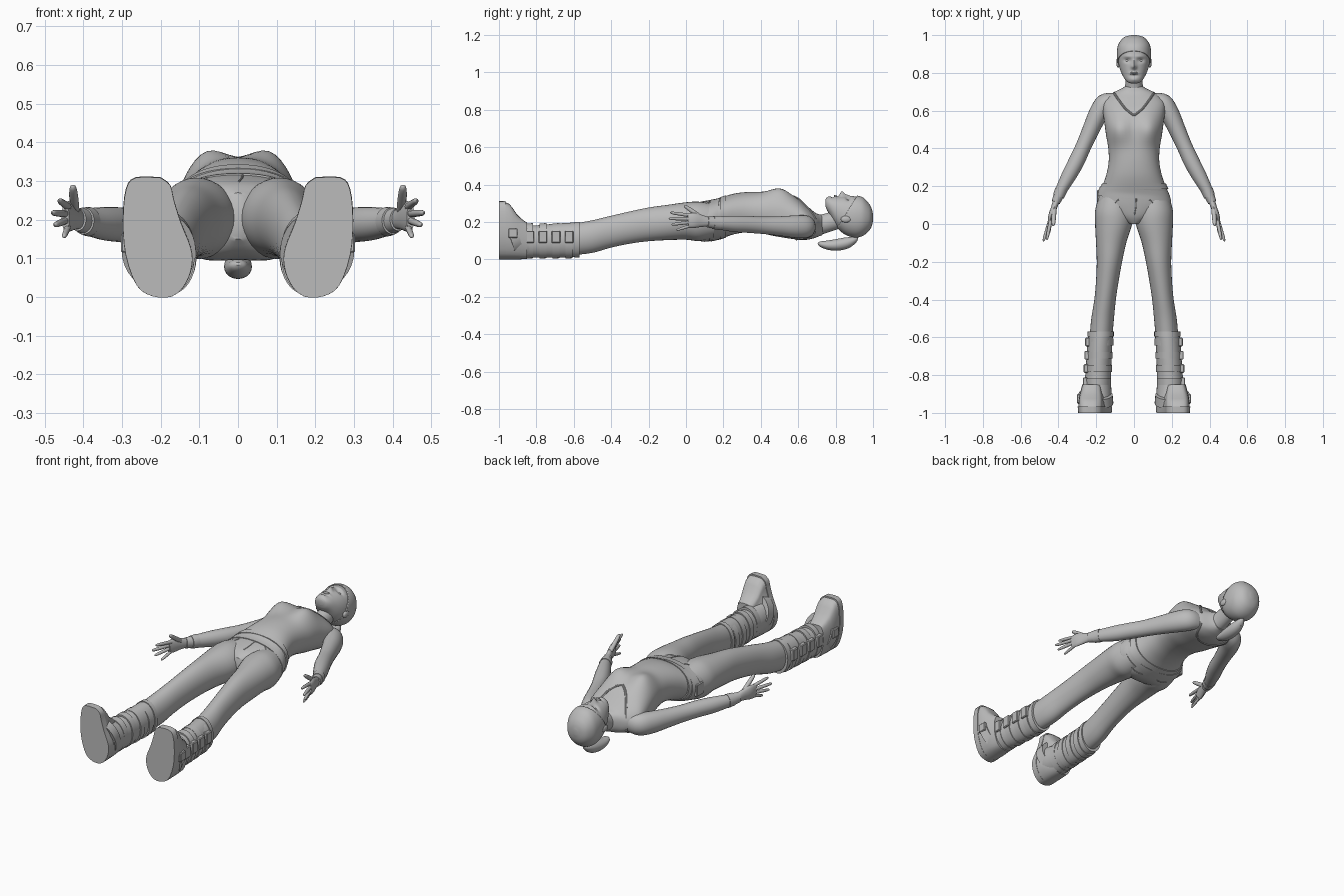
import bpy, bmesh
from math import sin, cos, pi, exp
from mathutils import Vector
from mathutils.bvhtree import BVHTree

cube = bpy.data.objects.get("Cube")
if cube:
    bpy.data.objects.remove(cube, do_unlink=True)

gray = bpy.data.materials.new("plain gray")
gray.use_nodes = True
gray.diffuse_color = (0.5, 0.5, 0.5, 1)
gray.node_tree.nodes["Principled BSDF"].inputs["Base Color"].default_value = (0.5, 0.5, 0.5, 1)


def finish(bm, name, mirror=False, angle=40):
    """Turn a bmesh into a smooth shaded, optionally mirrored object."""
    bmesh.ops.recalc_face_normals(bm, faces=bm.faces)
    mesh = bpy.data.meshes.new(name)
    bm.to_mesh(mesh)
    bm.free()
    mesh.materials.append(gray)
    ob = bpy.data.objects.new(name, mesh)
    bpy.context.collection.objects.link(ob)
    bpy.ops.object.select_all(action="DESELECT")
    ob.select_set(True)
    bpy.context.view_layer.objects.active = ob
    bpy.ops.object.shade_smooth_by_angle(angle=angle * pi / 180)
    if mirror:
        ob.modifiers.new("Mirror", "MIRROR")
    return ob


def spline(rows, steps):
    """Catmull-Rom through rows of numbers."""
    rows = [Vector(r) for r in rows]
    out = []
    for i in range(len(rows) - 1):
        a, b, c, d = rows[max(i - 1, 0)], rows[i], rows[i + 1], rows[min(i + 2, len(rows) - 1)]
        for s in range(steps):
            t = s / steps
            out.append(b + (c - a) * (t / 2) + (2 * a - 5 * b + 4 * c - d) * (t * t / 2)
                       + (3 * b - a - 3 * c + d) * (t ** 3 / 2))
    return out + [rows[-1]]


def skin(bm, rings):
    """Bridge rings of points and cap both ends."""
    loops = [[bm.verts.new(p) for p in ring] for ring in rings]
    for a, b in zip(loops, loops[1:]):
        for i in range(len(a)):
            j = (i + 1) % len(a)
            bm.faces.new((a[i], a[j], b[j], b[i]))
    bm.faces.new(loops[0])
    bm.faces.new(loops[-1])


def power(v, e):
    return abs(v) ** e * (1 if v >= 0 else -1)


def loft(bm, rows, n=24, steps=4, planar=True, square=2.0):
    """Rows are x, y, z, half width, half height; rings face y or follow the path."""
    pts = spline(rows, steps)
    rings = []
    for i, p in enumerate(pts):
        c = Vector(p[:3])
        t = Vector((0, 1, 0))
        if not planar:
            t = (Vector(pts[min(i + 1, len(pts) - 1)][:3]) - Vector(pts[max(i - 1, 0)][:3])).normalized()
        v = (Vector((0, 0, 1)) - t * t.z).normalized()
        u = t.cross(v)
        rings.append([c + u * p[3] * power(cos(a), 2 / square) + v * p[4] * power(sin(a), 2 / square)
                      for a in (2 * pi * k / n for k in range(n))])
    skin(bm, rings)
    return bm


def make(name, rows, mirror=False, **kw):
    return finish(loft(bmesh.new(), rows, **kw), name, mirror)


def span(rows, grow=1.0):
    """Rows given as y, low z, high z, half width."""
    return [(0, y, (lo + hi) / 2, w * grow, (hi - lo) / 2 * grow) for y, lo, hi, w in rows]


def bump(co, x, y, wx, wy):
    return exp(-((abs(co.x) - x) / wx) ** 2 - ((co.y - y) / wy) ** 2)


def ball(name, loc, size, mirror=False):
    bm = bmesh.new()
    bmesh.ops.create_uvsphere(bm, u_segments=16, v_segments=10, radius=1)
    for v in bm.verts:
        v.co = Vector(loc) + Vector(a * b for a, b in zip(v.co, size))
    return finish(bm, name, mirror)


def block(name, loc, size, mirror=False):
    bm = bmesh.new()
    bmesh.ops.create_cube(bm, size=1)
    for v in bm.verts:
        v.co = Vector(loc) + Vector(a * b for a, b in zip(v.co, size))
    bmesh.ops.bevel(bm, geom=bm.edges[:], offset=0.004, segments=1, affect="EDGES")
    return finish(bm, name, mirror, 30)


# torso and hips
torso = span([(0, .15, .27, .03), (.04, .115, .295, .12), (.1, .098, .31, .192), (.16, .105, .32, .184),
              (.2, .115, .335, .168), (.26, .135, .352, .147), (.33, .145, .36, .134), (.4, .14, .36, .136),
              (.47, .125, .358, .148), (.53, .115, .35, .156), (.6, .105, .322, .165), (.65, .105, .283, .162),
              (.69, .115, .25, .12), (.715, .125, .24, .07), (.73, .13, .235, .045)])
bm = loft(bmesh.new(), torso, n=48, square=2.2)
for v in bm.verts:
    if v.co.z > .24:
        v.co.z += .036 * bump(v.co, .085, .5, .06, .075)
    else:
        v.co.z -= .012 * bump(v.co, .09, .07, .06, .07)
tree = BVHTree.FromBMesh(bm)
finish(bm, "torso")


def seam(name, points, radius, down=True, mirror=False):
    """Thin piping laid on the torso surface."""
    rows = []
    for x, y, *_ in spline([(x, y, 0) for x, y in points], 6):
        hit = tree.ray_cast(Vector((x, y, 1 if down else -1)), Vector((0, 0, -1 if down else 1)))[0]
        if hit:
            rows.append((*hit, radius, radius))
    finish(loft(bmesh.new(), rows, n=8, steps=1, planar=False), name, mirror)


seam("neckline", [(.105, .692), (.08, .655), (.045, .61), (.002, .575)], .006, mirror=True)
seam("back_neckline", [(.105, .692), (.09, .64), (.05, .6), (.002, .59)], .005, False, True)
seam("trouser_fly", [(.012, .14), (.01, .09), (.002, .05)], .003)
seam("front_pocket", [(.08, .13), (.12, .1), (.165, .1)], .003, mirror=True)
seam("back_pocket", [(.05, .13), (.09, .125), (.13, .13)], .003, False, True)

# shirt hem and slanted belt
make("shirt_hem", span([(.185, .11, .33, .177), (.2, .115, .335, .17), (.215, .12, .34, .164)], 1.03), n=48, square=2.2)
bm = loft(bmesh.new(), span([(.135, .1, .316, .19), (.16, .105, .32, .184), (.185, .111, .328, .174)], 1.035),
          n=48, square=2.2)
for v in bm.verts:
    v.co.y -= .07 * v.co.x
finish(bm, "belt")
block("belt_pouch", (-.186, .15, .2), (.02, .06, .07))

# legs
make("leg", [(.1, .15, .205, .085, .09), (.106, .07, .203, .1, .105), (.108, 0, .205, .098, .1),
             (.121, -.1, .197, .08, .094), (.13, -.2, .187, .067, .09), (.141, -.3, .17, .06, .086),
             (.153, -.4, .148, .057, .085), (.166, -.5, .122, .06, .087), (.175, -.6, .107, .06, .084)],
     True, n=32)

# boots
shaft = [(.176, -.575, .106, .066, .092), (.182, -.65, .102, .066, .092), (.187, -.74, .098, .067, .089),
         (.191, -.82, .095, .069, .086), (.197, -.9, .1, .078, .092), (.2, -.95, .11, .08, .1)]
make("boot_shaft", shaft, True, n=32)
make("boot_cuff", [(.176, -.57, .106, .069, .095), (.177, -.595, .105, .07, .096)], True, n=32, steps=1)

outline = [(.2, .31), (.265, .31), (.29, .28), (.298, .2), (.291, .11), (.262, .03), (.22, .002), (.17, .002),
           (.135, .035), (.118, .085), (.122, .13), (.146, .19), (.165, .25), (.175, .29)]
edge = [Vector((x, z, 0)) for x, z in outline]
edge = spline(edge + edge[:1], 3)[:-1]


def foot_ring(y, top, width):
    return [Vector((.205 + (p.x - .205) * width, y, .005 + (p.y - .005) * top)) for p in edge]


for name, rings in (("boot_sole", [(-1, .995, .99), (-.965, 1, 1)]),
                    ("boot_foot", [(-.97, .98, .97), (-.945, .95, .96), (-.925, .87, .93), (-.905, .77, .89),
                                   (-.88, .69, .82), (-.85, .62, .74)])):
    bm = bmesh.new()
    skin(bm, [foot_ring(*r) for r in rings])
    finish(bm, name, True, 50)

# boot straps and buckles
make("ankle_strap", [(.205, -.945, .12, .096, .108), (.203, -.9, .135, .09, .1)], True, n=32, steps=1, planar=False)
block("ankle_buckle", (.29, -.925, .14), (.025, .05, .05), True)
for i in range(4):
    y = -.625 - i * .07
    x = .18 + i * .004
    make("boot_strap_%d" % (i + 1), [(x, y + .018, .1, .071, .094), (x, y - .018, .098, .071, .093)],
         True, n=32, steps=1)
    block("boot_buckle_%d" % (i + 1), (x + .066, y, .12), (.025, .046, .065), True)

# arms and cuffs
make("arm", [(.1, .665, .178, .03, .045), (.15, .64, .175, .052, .06), (.188, .585, .175, .051, .06),
             (.228, .5, .178, .045, .052), (.268, .41, .182, .041, .046), (.305, .33, .187, .042, .045),
             (.345, .255, .19, .039, .043), (.388, .175, .195, .03, .035), (.414, .115, .2, .023, .029)],
     True, planar=False)
make("sleeve_cuff", [(.386, .18, .195, .033, .038), (.4, .145, .197, .03, .035)], True, steps=1, planar=False)

# hands
make("palm", [(.41, .125, .2, .018, .024), (.424, .085, .205, .016, .032), (.438, .045, .208, .015, .04),
              (.446, .01, .206, .01, .037)], True, n=16, planar=False)
for name, base, tip, r in (("thumb", (.422, .08, .225), (.427, -.01, .288), .012),
                           ("index_finger", (.44, .025, .234), (.462, -.085, .25), .0095),
                           ("middle_finger", (.445, .02, .216), (.48, -.092, .218), .0095),
                           ("ring_finger", (.445, .02, .198), (.474, -.078, .186), .009),
                           ("little_finger", (.44, .025, .18), (.45, -.052, .156), .008)):
    a, b = Vector(base), Vector(tip)
    make(name, [(*a.lerp(b, t), r * s, r * s) for t, s in ((0, 1), (.4, 1), (.8, .85), (.95, .6), (1, .15))],
         True, n=10, steps=2, planar=False)

# neck and head
make("neck", [(0, .67, .175, .07, .055), (0, .72, .186, .05, .052), (0, .77, .2, .044, .05),
              (0, .83, .22, .045, .05)], planar=False)
skull = span([(.745, .288, .318, .018), (.752, .265, .328, .035), (.77, .235, .333, .051), (.8, .18, .335, .067),
              (.835, .145, .336, .079), (.87, .128, .337, .085), (.91, .122, .336, .086), (.945, .132, .325, .08),
              (.975, .155, .295, .062), (.99, .18, .268, .041), (.997, .21, .24, .012)])
bm = loft(bmesh.new(), skull, n=64, steps=7, square=2.15)
for v in bm.verts:
    if v.co.z > .26:
        v.co.z += (.022 * bump(v.co, 0, .832, .012, .012) + .012 * bump(v.co, 0, .85, .01, .022)
                   - .012 * bump(v.co, .034, .866, .018, .011) + .005 * bump(v.co, .03, .887, .025, .008)
                   + .008 * bump(v.co, 0, .798, .02, .006) - .005 * bump(v.co, 0, .785, .02, .006)
                   + .005 * bump(v.co, 0, .764, .02, .01))
finish(bm, "head", angle=60)
ball("eye", (.034, .865, .311), (.014, .008, .01), True)
ball("ear", (.084, .855, .215), (.01, .028, .018), True)
for name, y in (("upper_lip", .801), ("lower_lip", .794)):
    ball(name, (0, y, .338), (.019, .004, .006))

# hair cap trimmed along a slanted hairline
bm = loft(bmesh.new(), [(x, y + .003, z, w * 1.05, h * 1.05) for x, y, z, w, h in skull], n=48, steps=6, square=2.15)
bmesh.ops.bisect_plane(bm, geom=bm.verts[:] + bm.edges[:] + bm.faces[:], plane_co=(0, .785, .13),
                       plane_no=(0, -1, .62), clear_outer=True)
hair = finish(bm, "hair")
thick = hair.modifiers.new("Thickness", "SOLIDIFY")
thick.thickness = .006

# ponytail
make("hair_tie", [(0, .9, .125, .02, .016), (0, .9, .1, .02, .02)], steps=1, n=16)
make("ponytail", [(0, .915, .12, .006, .006), (0, .9, .105, .022, .018), (0, .86, .088, .033, .03),
                  (0, .81, .078, .036, .031), (0, .76, .076, .032, .025), (0, .72, .082, .022, .015),
                  (0, .705, .086, .006, .004)], n=20, planar=False)
